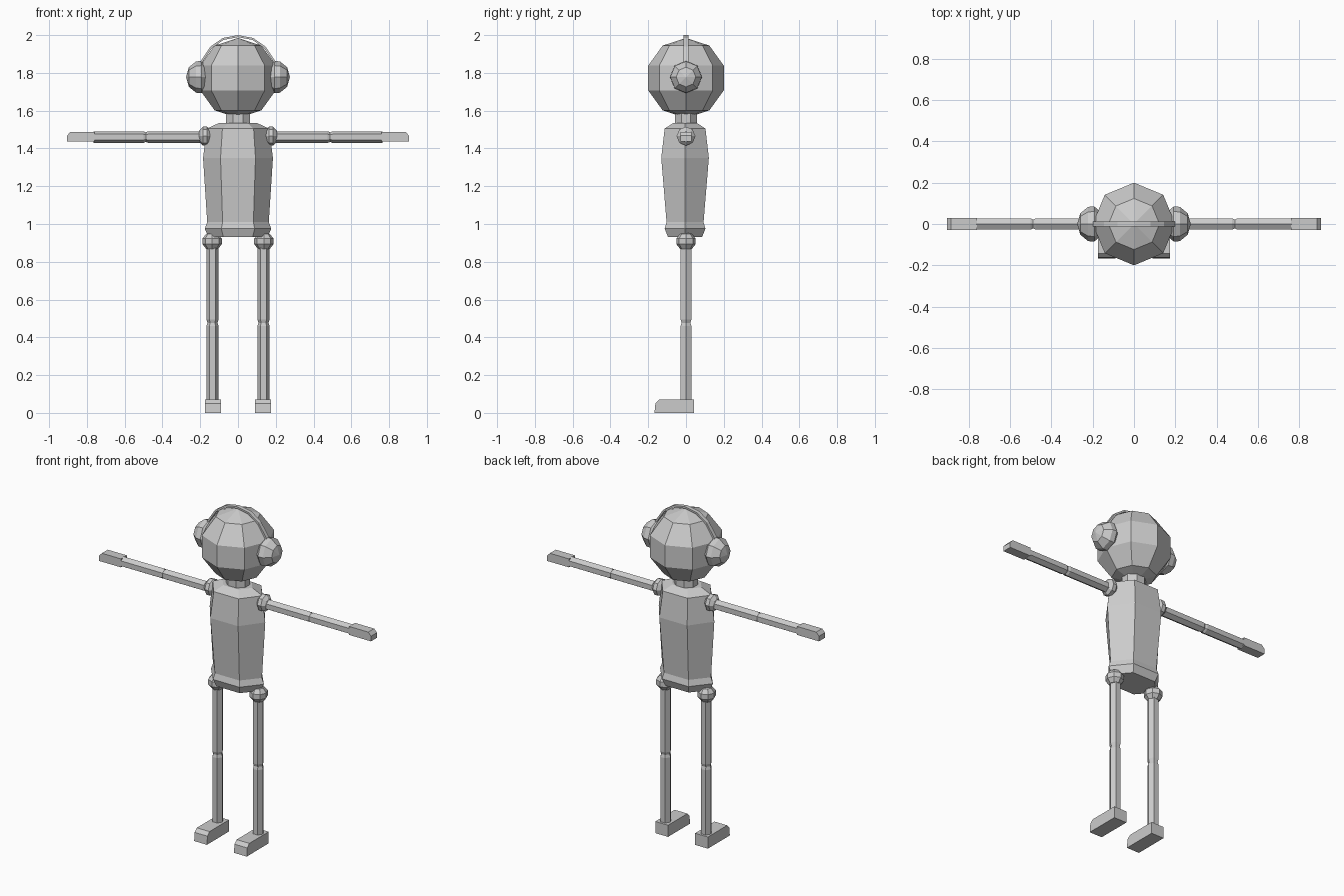
import bpy, bmesh, math
from mathutils import Vector, Matrix

if "Cube" in bpy.data.objects:
    bpy.data.objects.remove(bpy.data.objects["Cube"])

grey = bpy.data.materials.new("light grey")
grey.diffuse_color = (0.6, 0.6, 0.6, 1)
grey.use_nodes = True
grey.node_tree.nodes["Principled BSDF"].inputs["Base Color"].default_value = grey.diffuse_color


def finish(name, bm):
    bmesh.ops.recalc_face_normals(bm, faces=bm.faces)
    me = bpy.data.meshes.new(name)
    bm.to_mesh(me)
    bm.free()
    me.materials.append(grey)
    ob = bpy.data.objects.new(name, me)
    bpy.context.collection.objects.link(ob)
    return ob


def loft(name, rings, n, phase=0.0, axis="Z"):
    """Rings of (position, a, b) joined along an axis; a zero radius makes a pole."""
    bm = bmesh.new()
    loops = []
    for t, a, b in rings:
        loop = []
        for i in range(n if a else 1):
            ang = 2 * math.pi * i / n + phase
            u, v = a * math.cos(ang), b * math.sin(ang)
            loop.append(bm.verts.new((u, v, t) if axis == "Z" else (t, u, v)))
        loops.append(loop)
    for p, q in zip(loops, loops[1:]):
        for i in range(n):
            j = (i + 1) % n
            if len(p) == 1:
                bm.faces.new((p[0], q[i], q[j]))
            elif len(q) == 1:
                bm.faces.new((p[i], p[j], q[0]))
            else:
                bm.faces.new((p[i], p[j], q[j], q[i]))
    for end in (loops[0], loops[-1]):
        if len(end) > 2:
            bm.faces.new(end)
    return finish(name, bm)


def ball(name, centre, flat, tall, axis="Z"):
    """Low-poly ball with five bands; flat is the ring radius, tall the polar radius."""
    rings = []
    for i in range(6):
        a = math.pi * i / 5
        r = 0 if i in (0, 5) else flat * math.sin(a) / math.sin(math.pi * 0.4)
        rings.append((-tall * math.cos(a), r, r))
    ob = loft(name, rings, 8, 0, axis)
    ob.data.transform(Matrix.Translation(centre))
    return ob


def prism(name, profile, lo, hi, plane):
    """Extrude a side profile: plane 'XZ' runs along y, 'YZ' along x."""
    bm = bmesh.new()
    ends = []
    for w in (lo, hi):
        ends.append([bm.verts.new((p, w, q) if plane == "XZ" else (w, p, q))
                     for p, q in profile])
    n = len(profile)
    for i in range(n):
        j = (i + 1) % n
        bm.faces.new((ends[0][i], ends[0][j], ends[1][j], ends[1][i]))
    for e in ends:
        bm.faces.new(e)
    return finish(name, bm)


def mirrored(ob, name):
    """Copy a part to the other side of the body."""
    bm = bmesh.new()
    bm.from_mesh(ob.data)
    bmesh.ops.scale(bm, vec=(-1, 1, 1), verts=bm.verts)
    finish(name, bm)


# Head and neck
ball("head", (0, 0, 1.773), 0.2, 0.212)
loft("neck", [(1.51, 0.07, 0.062), (1.62, 0.07, 0.062)], 8, math.pi / 8)

# Six-sided torso, flat at the front and back
k = 1 / math.sin(math.pi / 3)
torso = loft("torso", [(z, w, d * k) for z, w, d in (
    (0.93, 0.155, 0.09), (0.975, 0.176, 0.108), (1.01, 0.163, 0.098),
    (1.35, 0.185, 0.126), (1.505, 0.165, 0.108), (1.535, 0.10, 0.062))], 6)
torso.data.transform(Matrix.Translation((0, -0.005, 0)))

# Headband: thin strip arched over the head
outer = [(0.215, 1.835), (0.195, 1.865), (0.145, 1.94), (0.08, 1.985), (0, 2.0)]
outer += [(-x, z) for x, z in outer[-2::-1]]
c = Vector((0, 1.75))
inner = [tuple(Vector(p) - (Vector(p) - c).normalized() * 0.011) for p in outer]
prism("headband", outer + inner[::-1], -0.012, 0.012, "XZ")

# Parts modelled on the +x side, then mirrored
cup = loft("ear_cup", [(0.165, 0.06, 0.06), (0.192, 0.085, 0.085), (0.222, 0.083, 0.083),
                       (0.26, 0.052, 0.052), (0.275, 0, 0)], 8, 0, "X")
cup.data.transform(Matrix.Translation((0, 0, 1.778)))

shoulder = ball("shoulder_joint", (0.175, 0, 1.465), 0.05, 0.037, "X")
hip = ball("hip_joint", (0.137, 0, 0.908), 0.051, 0.049)

# Six-sided arm and leg, pinched at the elbow and knee
arm = loft("arm", [(0.19, 0.031, 0.031), (0.475, 0.031, 0.031), (0.488, 0.025, 0.025),
                   (0.501, 0.031, 0.031), (0.765, 0.031, 0.031)], 6, math.pi / 6, "X")
arm.data.transform(Matrix.Translation((0, 0, 1.46)))
leg = loft("leg", [(0.05, 0.032, 0.033), (0.46, 0.032, 0.033), (0.477, 0.026, 0.027),
                   (0.494, 0.032, 0.033), (0.88, 0.032, 0.033)], 6)
leg.data.transform(Matrix.Translation((0.135, 0, 0)))

# Hand and foot blocks with a sloped tip
hand = prism("hand", [(0.76, 1.437), (0.905, 1.437), (0.905, 1.468),
                      (0.887, 1.488), (0.76, 1.488)], -0.028, 0.028, "XZ")
foot = prism("foot", [(0.042, 0), (0.042, 0.07), (-0.142, 0.07),
                      (-0.162, 0.05), (-0.167, 0)], 0.09, 0.175, "YZ")

for ob in (cup, shoulder, hip, arm, leg, hand, foot):
    base = ob.name
    ob.name = "right_" + base
    mirrored(ob, "left_" + base)
